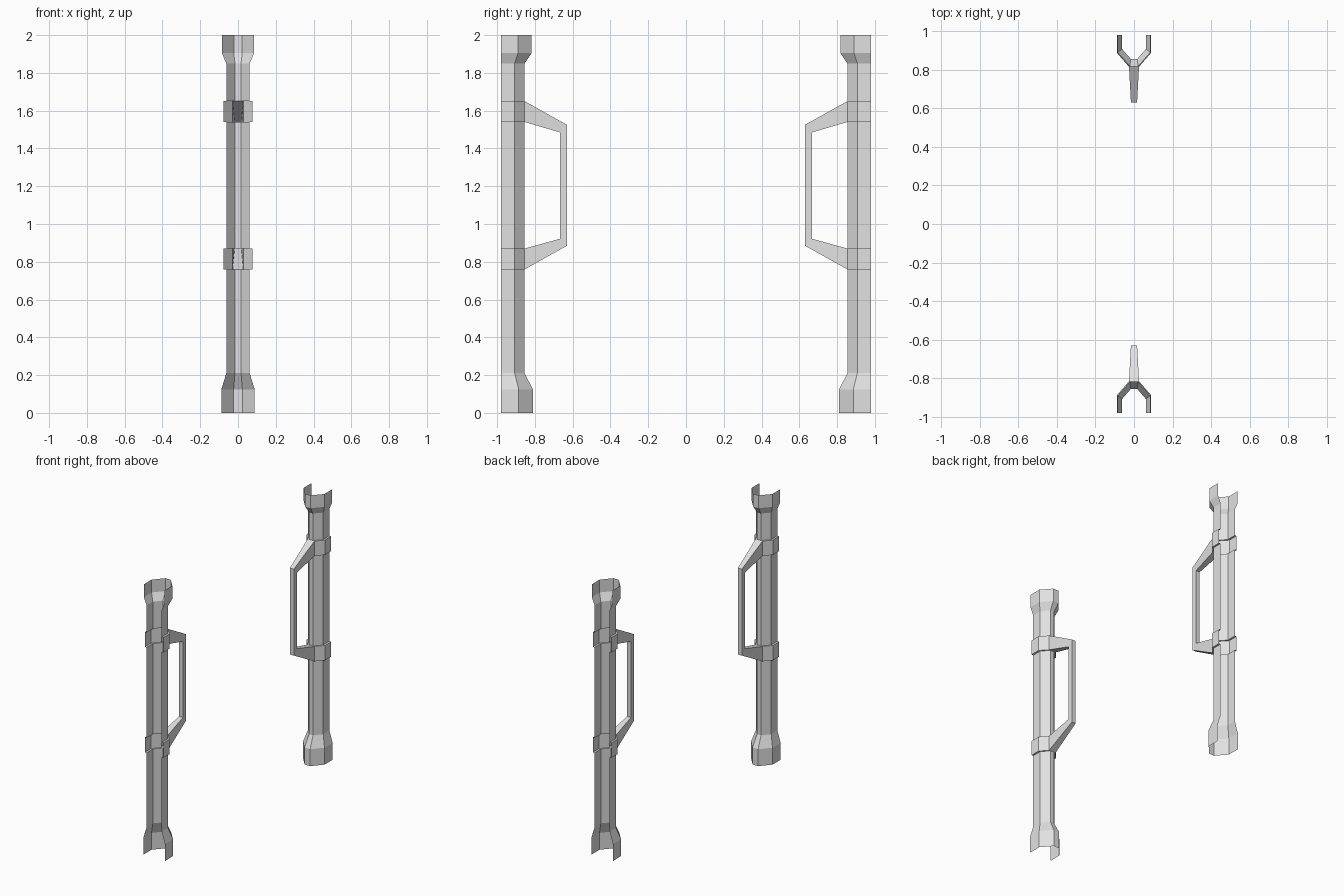
import bpy
import bmesh
from math import pi

if "Cube" in bpy.data.objects:
    bpy.data.objects.remove(bpy.data.objects["Cube"])

GREY = (0.75, 0.75, 0.75, 1)
metal = bpy.data.materials.new("light_grey")
metal.use_nodes = True
metal.diffuse_color = GREY
metal.node_tree.nodes["Principled BSDF"].inputs["Base Color"].default_value = GREY


def loft(name, rings, closed=False, skip=()):
    """Join rings of points with quads; skip lists (row, column) gaps."""
    bm = bmesh.new()
    rows = [[bm.verts.new(p) for p in ring] for ring in rings]
    n = len(rows[0])
    for r in range(len(rows) - 1):
        for c in range(n if closed else n - 1):
            if (r, c) not in skip:
                d = (c + 1) % n
                bm.faces.new((rows[r][c], rows[r][d], rows[r + 1][d], rows[r + 1][c]))
    mesh = bpy.data.meshes.new(name)
    bm.to_mesh(mesh)
    bm.free()
    mesh.materials.append(metal)
    obj = bpy.data.objects.new(name, mesh)
    bpy.context.collection.objects.link(obj)
    return obj


# Half-octagon sections: half width, shoulder y, flat half width, flat y
OPEN_Y = 0.98
pipe = (0.062, 0.907, 0.016, 0.854)
band = (0.076, 0.907, 0.028, 0.854)
top_collar = (0.085, 0.889, 0.022, 0.817)
foot_collar = (0.088, 0.886, 0.023, 0.811)


def section(shape, z):
    w, shoulder, flat, y = shape
    half = [(w, OPEN_Y), (w, shoulder), (flat, y)]
    return [(-x, v, z) for x, v in half] + [(x, v, z) for x, v in reversed(half)]


levels = [(foot_collar, 0), (foot_collar, 0.125), (pipe, 0.21)]
band_rows = []
for low, high in ((0.76, 0.87), (1.54, 1.65)):
    levels += [(pipe, low), (band, low), (band, high), (pipe, high)]
    band_rows.append(len(levels) - 3)
levels += [(pipe, 1.85), (top_collar, 1.905), (top_collar, 2)]

# Handle stations: half width, outer (y, z), inner (y, z)
handle = [
    (0.028, (0.854, 0.76), (0.854, 0.87)),
    (0.016, (0.63, 0.885), (0.667, 0.922)),
    (0.016, (0.63, 1.525), (0.667, 1.485)),
    (0.028, (0.854, 1.65), (0.854, 1.54)),
]
handle_rings = [[(-w, *o), (w, *o), (w, *i), (-w, *i)] for w, o, i in handle]

# Two facing half-pipes, each with hollow handle opening through its bands
for side, turn in (("back", 0), ("front", pi)):
    for obj in (
        loft(side + "_half_pipe", [section(s, z) for s, z in levels],
             skip=[(r, 2) for r in band_rows]),
        loft(side + "_handle", handle_rings, closed=True),
    ):
        obj.rotation_euler.z = turn
